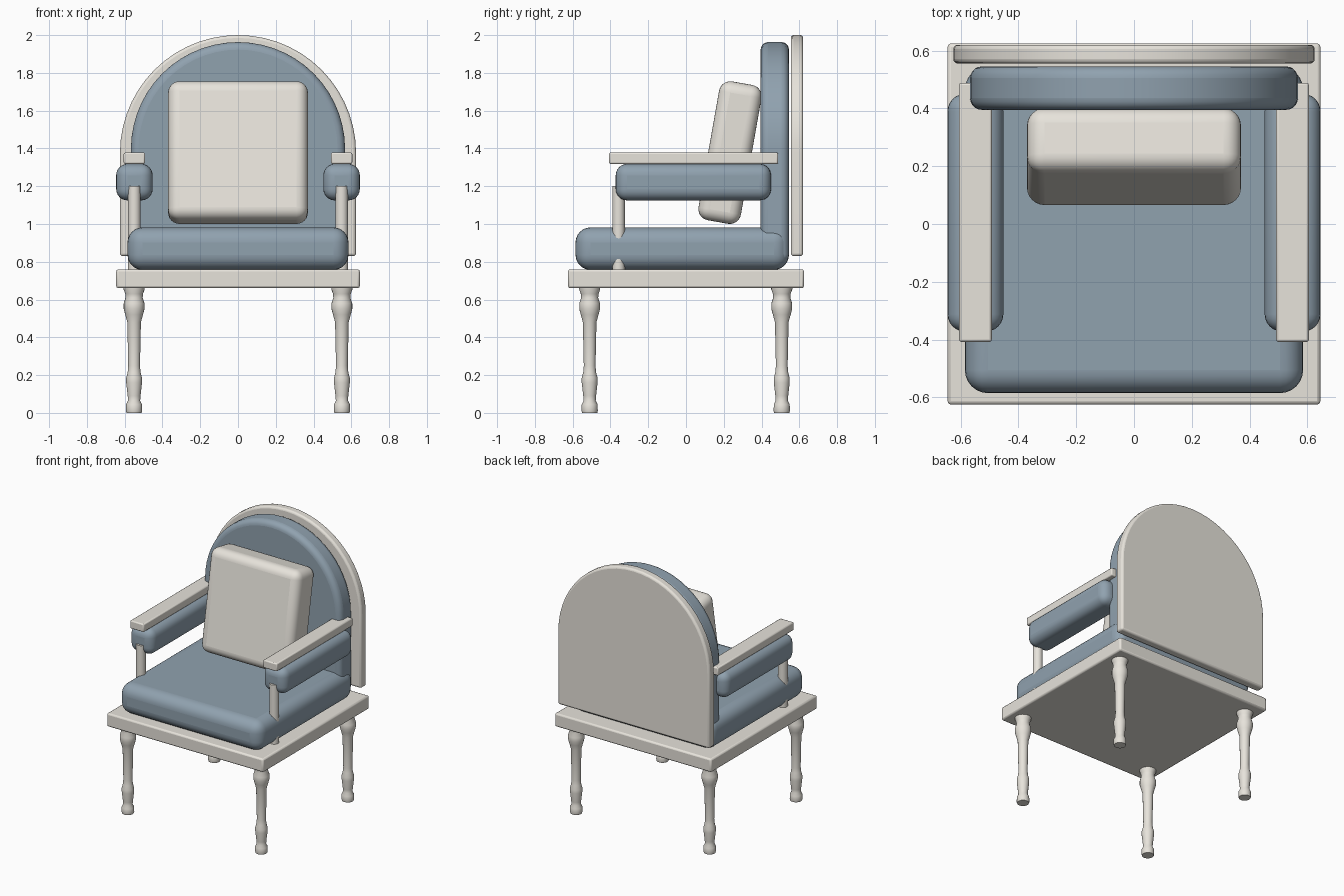
import bpy, bmesh
from math import sin, cos, pi, radians

if "Cube" in bpy.data.objects:
    bpy.data.objects.remove(bpy.data.objects["Cube"])


def material(name, color):
    m = bpy.data.materials.new(name)
    m.diffuse_color = color
    m.use_nodes = True
    m.node_tree.nodes["Principled BSDF"].inputs["Base Color"].default_value = m.diffuse_color
    return m


BLUE = material("blue_fabric", (0.28, 0.36, 0.43, 1))
CREAM = material("cream_paint", (0.80, 0.77, 0.71, 1))


def finish(name, bm, mat, bevel=0, segments=4, angle=35):
    """Turn a bmesh into a named, bevelled, smooth-shaded object."""
    bmesh.ops.recalc_face_normals(bm, faces=bm.faces)
    me = bpy.data.meshes.new(name)
    bm.to_mesh(me)
    bm.free()
    ob = bpy.data.objects.new(name, me)
    bpy.context.collection.objects.link(ob)
    me.materials.append(mat)
    bpy.ops.object.select_all(action='DESELECT')
    ob.select_set(True)
    bpy.context.view_layer.objects.active = ob
    if bevel:
        mod = ob.modifiers.new("rounding", 'BEVEL')
        mod.width, mod.segments = bevel, segments
        mod.limit_method, mod.angle_limit = 'ANGLE', radians(40)
    bpy.ops.object.shade_smooth_by_angle(angle=radians(angle))
    return ob


def box(name, x, y, z, mat, bevel, segments=4):
    """Box given by (min, max) ranges, centred on its own origin."""
    bm = bmesh.new()
    bmesh.ops.create_cube(bm, size=1)
    bmesh.ops.scale(bm, vec=(x[1] - x[0], y[1] - y[0], z[1] - z[0]), verts=bm.verts)
    ob = finish(name, bm, mat, bevel, segments)
    ob.location = (sum(x) / 2, sum(y) / 2, sum(z) / 2)
    return ob


def arch(name, r, bottom, top, y, mat, bevel, segments):
    """Slab with straight sides and a semicircular top."""
    bm = bmesh.new()
    n = 28
    pts = [(-r, bottom), (r, bottom)]
    pts += [(r * cos(pi * i / n), top - r + r * sin(pi * i / n)) for i in range(n + 1)]
    face = bm.faces.new([bm.verts.new((px, y[0], pz)) for px, pz in pts])
    ext = bmesh.ops.extrude_face_region(bm, geom=[face], use_keep_orig=True)
    moved = [v for v in ext["geom"] if isinstance(v, bmesh.types.BMVert)]
    bmesh.ops.translate(bm, vec=(0, y[1] - y[0], 0), verts=moved)
    return finish(name, bm, mat, bevel, segments)


def turned(name, profile, loc, mat, sides=24):
    """Lathe a list of (radius, height) points, with closed ends."""
    bm = bmesh.new()
    rings = [[bm.verts.new((r * cos(2 * pi * i / sides), r * sin(2 * pi * i / sides), z))
              for i in range(sides)] for r, z in profile]
    for a, b in zip(rings, rings[1:]):
        for i in range(sides):
            j = (i + 1) % sides
            bm.faces.new((a[i], a[j], b[j], b[i]))
    bm.faces.new(rings[0])
    bm.faces.new(rings[-1])
    ob = finish(name, bm, mat)
    ob.location = loc
    return ob


# Base frame and seat
box("base_frame", (-.645, .645), (-.625, .625), (.66, .76), CREAM, .012, 2)
box("seat_cushion", (-.585, .585), (-.585, .545), (.757, .982), BLUE, .08, 6)

# Arched back
arch("back_panel", .625, .83, 2.0, (.555, .62), CREAM, .015, 3)
arch("back_cushion", .567, .80, 1.963, (.395, .545), BLUE, .04, 5)

# Leaning pillow
pillow = box("pillow", (-.37, .37), (.119, .347), (1.005, 1.751), CREAM, .06, 6)
pillow.rotation_euler.x = radians(-10)

# Legs and arms, mirrored left and right
LEG = [(.040, 0), (.043, .01), (.042, .045), (.032, .065), (.034, .09), (.042, .16),
       (.042, .185), (.034, .215), (.031, .25), (.036, .48), (.047, .52), (.055, .55),
       (.055, .58), (.045, .61), (.047, .63), (.056, .655), (.056, .67)]
for s, side in ((-1, "left"), (1, "right")):
    turned(f"front_leg_{side}", LEG, (s * .55, -.51, 0), CREAM)
    turned(f"back_leg_{side}", LEG, (s * .55, .507, 0), CREAM)
    turned(f"arm_post_{side}", [(.033, .75), (.033, 1.20)], (s * .549, -.357, 0), CREAM)
    xs = lambda a, b: tuple(sorted((s * a, s * b)))
    box(f"arm_pad_{side}", xs(.452, .645), (-.372, .45), (1.125, 1.318), BLUE, .06, 6)
    box(f"arm_rail_{side}", xs(.492, .605), (-.408, .488), (1.318, 1.378), CREAM, .008, 2)
